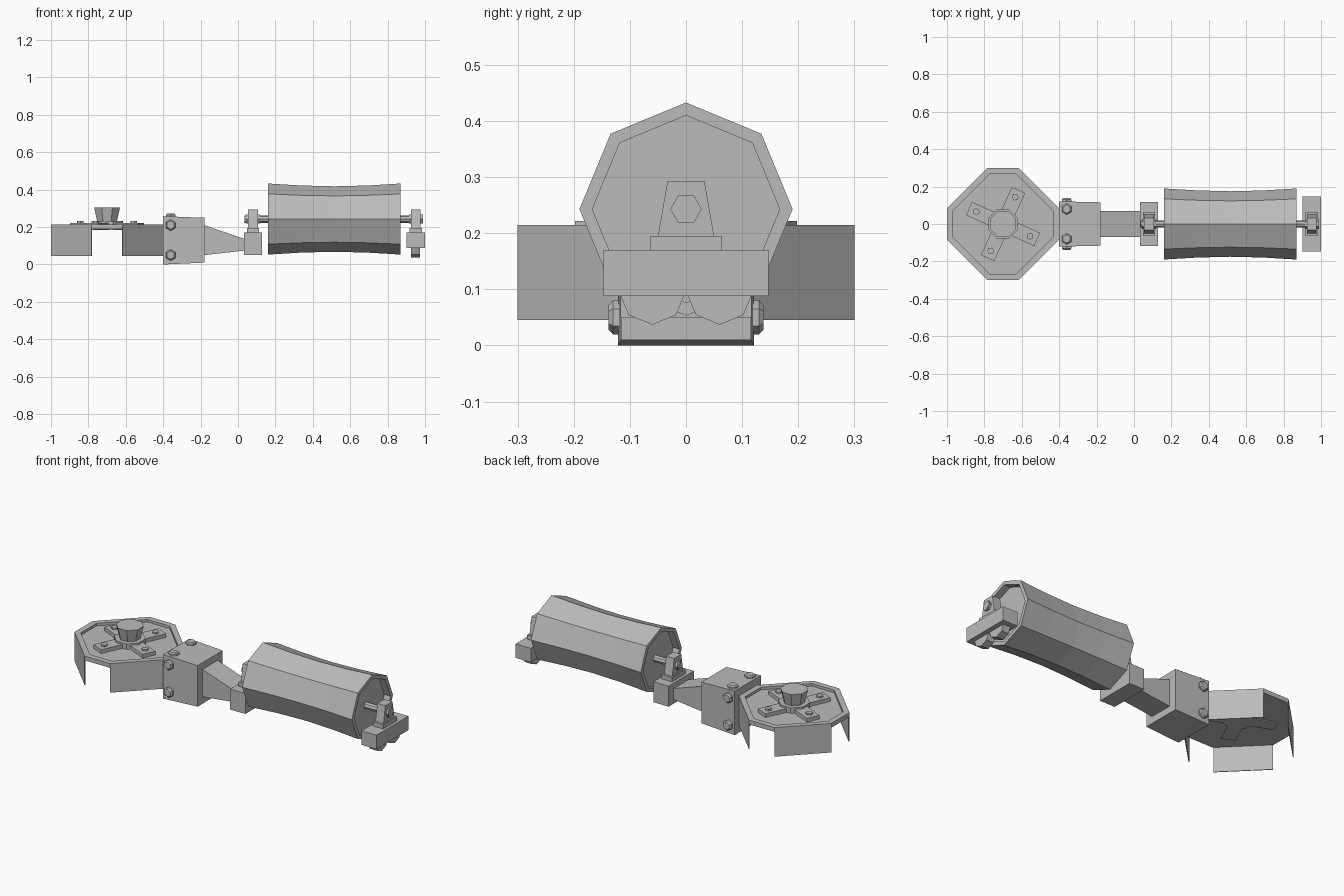
import bpy
import bmesh
from math import sin, cos, pi, radians
from mathutils import Vector, Matrix

cube = bpy.data.objects.get("Cube")
if cube:
    bpy.data.objects.remove(cube, do_unlink=True)

grey = bpy.data.materials.new("plain grey")
grey.use_nodes = True
grey.diffuse_color = (0.5, 0.5, 0.5, 1)
grey.node_tree.nodes["Principled BSDF"].inputs["Base Color"].default_value = (0.5, 0.5, 0.5, 1)


def loft(name, rings):
    """Skin a series of matching rings and cap both ends."""
    bm = bmesh.new()
    loops = [[bm.verts.new(p) for p in ring] for ring in rings]
    n = len(loops[0])
    for a, b in zip(loops, loops[1:]):
        for i in range(n):
            j = (i + 1) % n
            bm.faces.new((a[i], a[j], b[j], b[i]))
    bm.faces.new(loops[0][::-1])
    bm.faces.new(loops[-1])
    bmesh.ops.recalc_face_normals(bm, faces=bm.faces)
    mesh = bpy.data.meshes.new(name)
    bm.to_mesh(mesh)
    bm.free()
    mesh.materials.append(grey)
    obj = bpy.data.objects.new(name, mesh)
    bpy.context.collection.objects.link(obj)
    return obj


def place(axis, u, v, w):
    """Point at height w along an axis, with u and v across it."""
    return Vector({"x": (w, u, v), "y": (u, w, v), "z": (u, v, w)}[axis])


def ngon(axis, u, v, w, r, n=8, turn=0.0):
    return [place(axis, u + r * cos(turn + 2 * pi * i / n),
                  v + r * sin(turn + 2 * pi * i / n), w) for i in range(n)]


def rect(axis, u0, u1, v0, v1, w):
    return [place(axis, u, v, w) for u, v in ((u0, v0), (u1, v0), (u1, v1), (u0, v1))]


def box(name, x0, x1, y, z0, z1):
    return loft(name, [rect("z", x0, x1, -y, y, z0), rect("z", x0, x1, -y, y, z1)])


def rod(name, axis, u, v, w0, w1, r, n=6):
    return loft(name, [ngon(axis, u, v, w0, r, n), ngon(axis, u, v, w1, r, n)])


# Dished eight-sided disc with hanging skirt panels
DX = -0.7


def disc_ring(s, c, z):
    corners = ((s, -c), (s, c), (c, s), (-c, s), (-s, c), (-s, -c), (-c, -s), (c, -s))
    return [Vector((DX + x, y, z)) for x, y in corners]


rim = disc_ring(0.3, 0.083, 0.215)
loft("disc", [disc_ring(0.3, 0.083, 0.19), rim,
              disc_ring(0.267, 0.072, 0.215), disc_ring(0.267, 0.072, 0.2)])
for k in range(4):
    a, b = rim[2 * k + 1], rim[(2 * k + 2) % 8]
    inward = (Vector((DX, 0, 0.215)) - (a + b) / 2).normalized() * 0.004
    top = [a, b, b + inward, a + inward]
    loft(f"skirt_panel_{k + 1}", [top, [p - Vector((0, 0, 0.17)) for p in top]])

# Hub, its collar and four bolted pads
loft("hub_collar", [ngon("z", DX, 0, 0.185, 0.085, 8, pi / 8),
                    ngon("z", DX, 0, 0.232, 0.085, 8, pi / 8)])
loft("hub", [ngon("z", DX, 0, 0.23, 0.057, 8, pi / 8), ngon("z", DX, 0, 0.305, 0.075, 8, pi / 8)])
for k in range(4):
    spin = Matrix.Translation((DX, 0, 0)) @ Matrix.Rotation(radians(65.5 + 90 * k), 4, "Z")
    pad = loft(f"pad_{k + 1}", [rect("z", 0.06, 0.2, -0.039, 0.039, z) for z in (0.186, 0.222)])
    bolt = rod(f"pad_bolt_{k + 1}", "z", 0.158, 0, 0.22, 0.232, 0.019)
    pad.data.transform(spin)
    bolt.data.transform(spin)

# Mounting block and tapering arm
loft("mounting_block", [rect("x", -0.121, 0.121, 0, 0.258, -0.4),
                        rect("x", -0.116, 0.116, 0.01, 0.25, -0.18)])
loft("arm", [rect("x", -0.07, 0.07, 0.05, 0.21, -0.18),
             rect("x", -0.07, 0.07, 0.075, 0.135, 0.04)])


def bolt_head(name, axis, u, v, base, tip):
    loft(name, [ngon(axis, u, v, base, 0.03, 6, pi / 6),
                ngon(axis, u, v, (base + 2 * tip) / 3, 0.03, 6, pi / 6),
                ngon(axis, u, v, tip, 0.022, 6, pi / 6)])


for side, label in ((-1, "front"), (1, "back")):
    for z, level in ((0.05, "lower"), (0.21, "upper")):
        bolt_head(f"{label}_{level}_bolt", "y", -0.36, z, side * 0.115, side * 0.138)
    bolt_head(f"{label}_top_bolt", "z", -0.36, side * 0.08, 0.25, 0.272)

# Waisted roller with recessed ends
RZ, X0, X1 = 0.243, 0.16, 0.87
rings = [ngon("x", 0, RZ, X0 + 0.04, 0.167), ngon("x", 0, RZ, X0, 0.167)]
for i in range(5):
    t = i / 4
    rings.append(ngon("x", 0, RZ, X0 + (X1 - X0) * t, 0.19 - 0.015 * sin(pi * t)))
rings += [ngon("x", 0, RZ, X1, 0.167), ngon("x", 0, RZ, X1 - 0.04, 0.167)]
loft("roller", rings)
rod("axle", "x", 0, RZ, 0.035, 0.99, 0.02, 8)


# Bearing stands at both ends of the axle
def stand(label, x, half_y, z0):
    box(f"{label}_base", x - 0.049, x + 0.049, half_y, z0, 0.17)
    box(f"{label}_pedestal", x - 0.033, x + 0.033, 0.063, 0.17, 0.195)
    loft(f"{label}_upright", [rect("z", x - 0.026, x + 0.026, -0.05, 0.05, 0.195),
                              rect("z", x - 0.026, x + 0.026, -0.033, 0.033, 0.293)])
    for s, end in ((-1, "right"), (1, "left")):
        rod(f"{label}_{end}_nut", "x", 0, RZ, x + s * 0.026, x + s * 0.038, 0.028)


stand("inner_stand", 0.08, 0.117, 0.05)
stand("outer_stand", 0.951, 0.147, 0.088)
for s, label in ((-1, "front"), (1, "back")):
    rod(f"{label}_foot_disc", "x", s * 0.06, 0.097, 0.925, 0.972, 0.06, 8)
